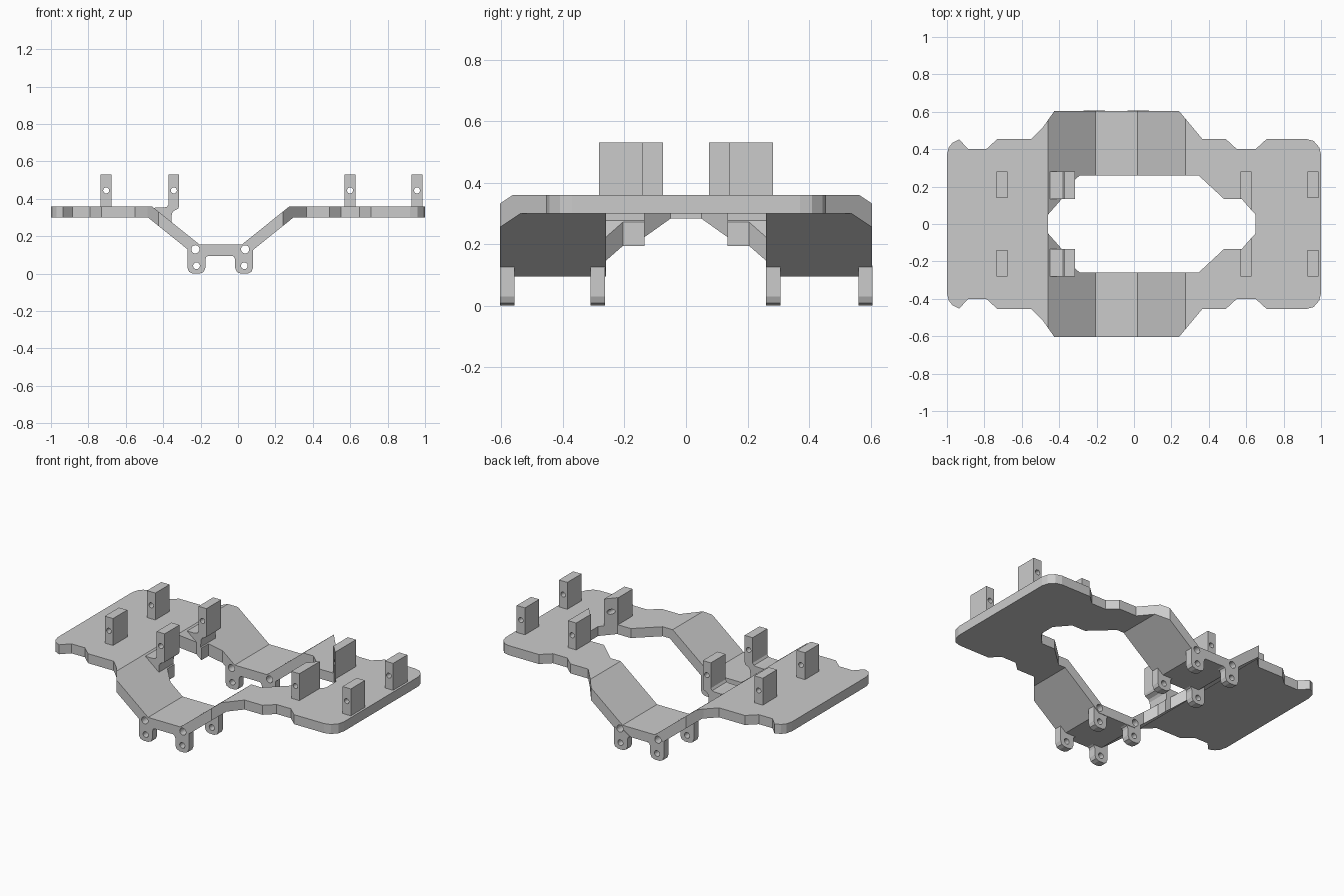
import bpy, bmesh, math

if "Cube" in bpy.data.objects:
    bpy.data.objects.remove(bpy.data.objects["Cube"], do_unlink=True)

grey = bpy.data.materials.new("matte_grey")
grey.use_nodes = True
GREY = (0.6, 0.6, 0.6, 1)
grey.diffuse_color = GREY
grey.node_tree.nodes["Principled BSDF"].inputs["Base Color"].default_value = GREY


def prism(name, pts, axis, lo, hi):
    """Extrude a 2D outline: axis 'y' takes (x, z) points, axis 'z' takes (x, y)."""
    place = (lambda p, d: (p[0], d, p[1])) if axis == "y" else (lambda p, d: (p[0], p[1], d))
    bm = bmesh.new()
    bottom = [bm.verts.new(place(p, lo)) for p in pts]
    top = [bm.verts.new(place(p, hi)) for p in pts]
    bm.faces.new(bottom)
    bm.faces.new(top)
    for i in range(len(pts)):
        j = (i + 1) % len(pts)
        bm.faces.new((bottom[i], bottom[j], top[j], top[i]))
    bmesh.ops.recalc_face_normals(bm, faces=bm.faces)
    mesh = bpy.data.meshes.new(name)
    bm.to_mesh(mesh)
    bm.free()
    mesh.materials.append(grey)
    ob = bpy.data.objects.new(name, mesh)
    bpy.context.collection.objects.link(ob)
    return ob


def cut(ob, cutter, operation="DIFFERENCE"):
    """Apply a boolean and discard the cutter."""
    mod = ob.modifiers.new("cut", "BOOLEAN")
    mod.operation, mod.solver, mod.object = operation, "EXACT", cutter
    bpy.context.view_layer.objects.active = ob
    bpy.ops.object.modifier_apply(modifier=mod.name)
    bpy.data.objects.remove(cutter, do_unlink=True)


def drill(ob, x, z, r, lo=-0.7, hi=0.7):
    ring = [(x + r * math.cos(math.tau * i / 20), z + r * math.sin(math.tau * i / 20))
            for i in range(20)]
    cut(ob, prism("drill", ring, "y", lo, hi))


def mirrored(half):
    return half + [(x, -y) for x, y in reversed(half)]


# Bent plate: folded side profile trimmed by the plan outline and the opening
fold = [(-1.1, .36), (-.46, .36), (-.205, .155), (.02, .155), (.275, .36), (1.1, .36),
        (1.1, .3), (.296, .3), (.041, .095), (-.226, .095), (-.481, .3), (-1.1, .3)]
outline = [(-1, .37), (-.99, .41), (-.97, .435), (-.935, .452), (-.885, .4), (-.79, .4),
           (-.73, .455), (-.55, .455), (-.485, .52), (-.425, .605), (.24, .605),
           (.29, .545), (.365, .455), (.49, .455), (.55, .4), (.65, .4), (.71, .455),
           (.92, .455), (.96, .444), (.99, .41), (1, .37)]
opening = [(-.46, .05), (-.385, .135), (-.35, .135), (-.35, .205), (-.29, .26),
           (.345, .26), (.48, .135), (.575, .135), (.65, .05)]
plate = prism("bent_plate", fold, "y", -.7, .7)
cut(plate, prism("trim", mirrored(outline), "z", -.2, .8), "INTERSECT")
cut(plate, prism("opening", mirrored(opening), "z", -.2, .8))
for x in (-.228, .038):
    drill(plate, x, .13, .022)

# Hinge ears under the low middle section
ear = [(-.27, .13), (-.27, .03), (-.261, .009), (-.24, 0), (-.205, 0), (-.184, .009),
       (-.175, .03), (-.175, .075), (-.169, .09), (-.155, .097), (-.2, .125)]
for side, flip in (("right", False), ("left", True)):
    shape = [(-.19 - x, z) for x, z in ear] if flip else ear
    for i, lo in enumerate((-.605, -.31, .26, .56)):
        ob = prism(f"{side}_hinge_ear_{i + 1}", shape, "y", lo, lo + .047)
        drill(ob, .038 if flip else -.228, .13, .022)
        drill(ob, .034 if flip else -.222, .042, .018)

# Upright tabs, each with a pin hole
bracket = [(-.47, .352), (-.4, .353), (-.38, .357), (-.371, .37), (-.371, .53), (-.315, .53),
           (-.315, .36), (-.32, .347), (-.345, .335), (-.354, .32), (-.356, .265), (-.47, .34)]
for name, s in (("back", 1), ("front", -1)):
    near, far = sorted((s * .14, s * .282))
    for label, x in (("right_outer", -.705), ("left_outer", .957)):
        box = [(x - .029, near), (x + .029, near), (x + .029, far), (x - .029, far)]
        ob = prism(f"{name}_{label}_tab", box, "z", .33, .53)
        drill(ob, x, .445, .016)
    slanted = [(.57, s * .282), (.627, s * .282), (.627, s * .075), (.575, s * .135), (.57, s * .135)]
    ob = prism(f"{name}_left_inner_tab", slanted, "z", .32, .53)
    drill(ob, .599, .445, .016)
    ob = prism(f"{name}_right_inner_bracket", bracket, "y", *sorted((s * .135, s * .282)))
    drill(ob, -.343, .445, .016)
